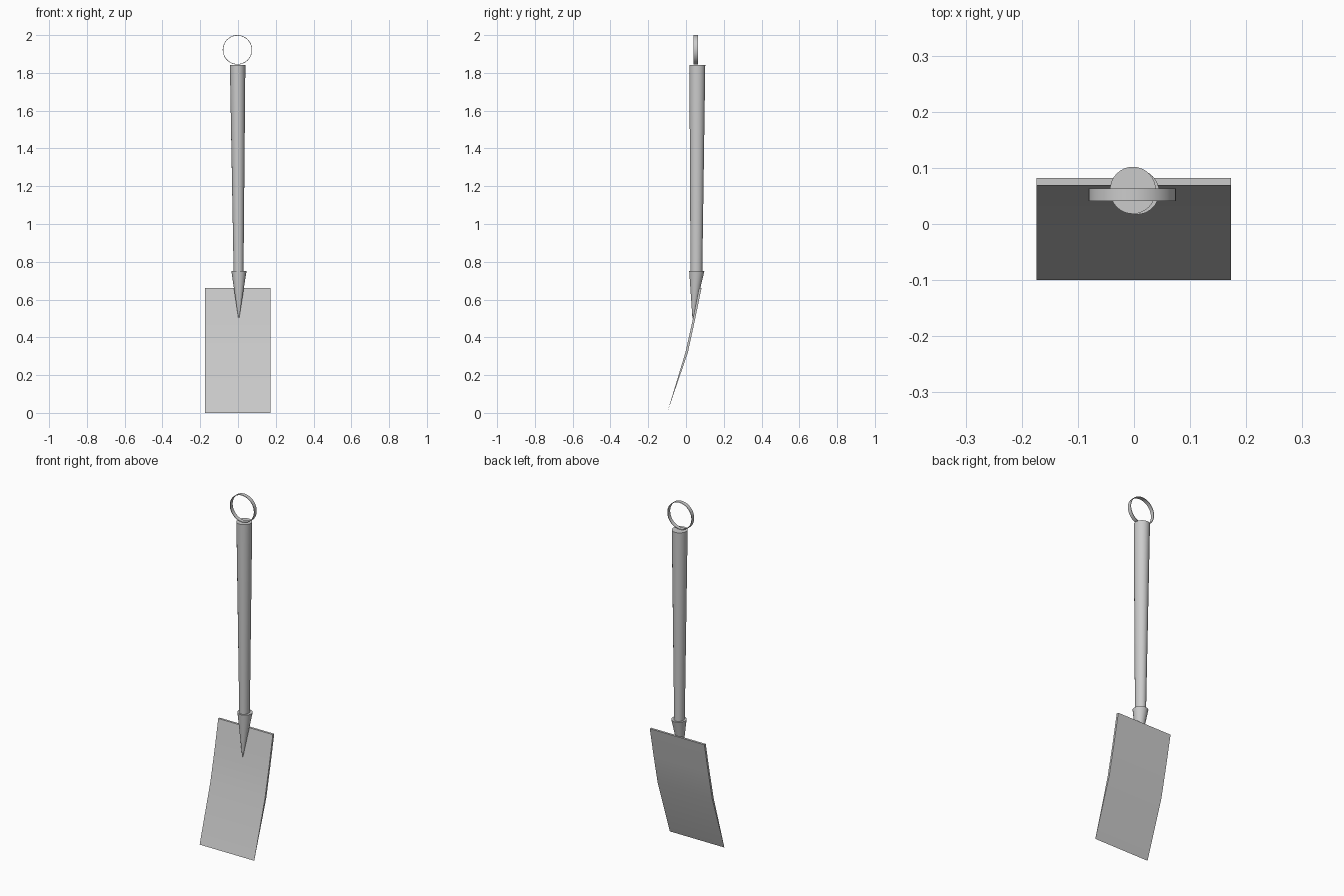
import bpy, bmesh, math
from mathutils import Vector

cube = bpy.data.objects.get("Cube")
if cube:
    bpy.data.objects.remove(cube, do_unlink=True)

metal = bpy.data.materials.new("plain grey")
metal.use_nodes = True
GREY = (0.6, 0.6, 0.6, 1)
metal.diffuse_color = GREY
metal.node_tree.nodes["Principled BSDF"].inputs["Base Color"].default_value = GREY


def finish(name, bm, recalc=True):
    if recalc:
        bmesh.ops.recalc_face_normals(bm, faces=bm.faces)
    mesh = bpy.data.meshes.new(name)
    bm.to_mesh(mesh)
    bm.free()
    obj = bpy.data.objects.new(name, mesh)
    bpy.context.collection.objects.link(obj)
    mesh.materials.append(metal)
    bpy.ops.object.select_all(action='DESELECT')
    obj.select_set(True)
    bpy.context.view_layer.objects.active = obj
    bpy.ops.object.shade_smooth_by_angle(angle=math.radians(35))
    return obj


def tapered_rod(name, low, low_radii, high, high_radii, sides=32):
    """Capped rod between two elliptical ends."""
    bm = bmesh.new()
    rings = []
    for centre, (rx, ry) in ((low, low_radii), (high, high_radii)):
        angles = [2 * math.pi * i / sides for i in range(sides)]
        rings.append([bm.verts.new(Vector(centre) + Vector((rx * math.cos(a), ry * math.sin(a), 0)))
                      for a in angles])
    for i in range(sides):
        j = (i + 1) % sides
        bm.faces.new((rings[0][i], rings[0][j], rings[1][j], rings[1][i]))
    for ring in rings:
        bm.faces.new(ring)
    return finish(name, bm)


# Blade: bent side profile, sharpened at the bottom, extruded across x
profile = [(-0.10, 0.0), (-0.003, 0.32), (0.035, 0.49), (0.069, 0.66),
           (0.082, 0.66), (0.047, 0.49), (0.010, 0.32)]
bm = bmesh.new()
side = bm.faces.new([bm.verts.new((-0.174, y, z)) for y, z in profile])
sweep = bmesh.ops.extrude_face_region(bm, geom=[side])
bmesh.ops.translate(bm, vec=(0.347, 0, 0),
                    verts=[v for v in sweep["geom"] if isinstance(v, bmesh.types.BMVert)])
finish("blade", bm)

# Socket: pointed cone that joins the blade to the handle
tapered_rod("socket", (0.004, 0.036, 0.50), (0.002, 0.002), (0.005, 0.057, 0.75), (0.040, 0.040))

# Handle: long rod that widens towards the top
tapered_rod("handle", (0.003, 0.055, 0.74), (0.026, 0.031), (-0.002, 0.060, 1.842), (0.041, 0.042))

# Hanging ring: thin open band standing on the end of the handle
bm = bmesh.new()
for radius in (0.078, 0.075):
    bmesh.ops.create_circle(bm, segments=40, radius=radius)
bmesh.ops.bridge_loops(bm, edges=bm.edges[:])
sweep = bmesh.ops.extrude_face_region(bm, geom=bm.faces[:])
bmesh.ops.translate(bm, vec=(0, 0, 0.022),
                    verts=[v for v in sweep["geom"] if isinstance(v, bmesh.types.BMVert)])
ring = finish("hanging_ring", bm)
ring.rotation_euler.x = math.radians(90)
ring.location = (-0.003, 0.063, 1.922)
